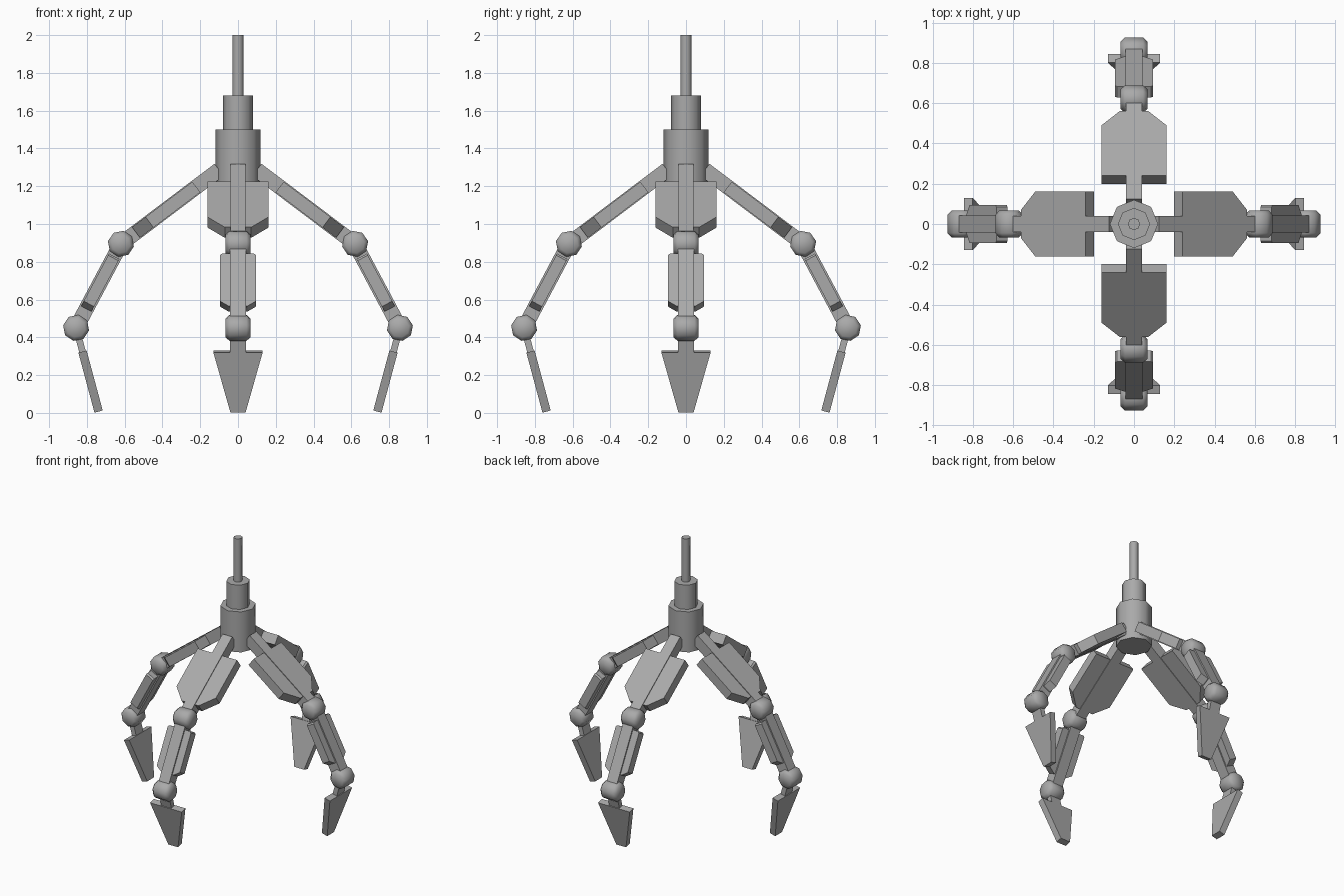
import bpy, bmesh, math
from mathutils import Vector, Matrix

if "Cube" in bpy.data.objects:
    bpy.data.objects.remove(bpy.data.objects["Cube"])

grey = bpy.data.materials.new("grey metal")
grey.diffuse_color = (0.4, 0.4, 0.4, 1)
grey.use_nodes = True
grey.node_tree.nodes["Principled BSDF"].inputs["Base Color"].default_value = grey.diffuse_color

SHOULDER = Vector((0.10, 0, 1.287))
ELBOW = Vector((0.62, 0, 0.895))
WRIST = Vector((0.857, 0, 0.45))
TIP = Vector((0.738, 0, 0.007))


def add(name, mesh, turn=0, smooth=False):
    ob = bpy.data.objects.new(name, mesh)
    bpy.context.collection.objects.link(ob)
    ob.rotation_euler.z = turn
    if smooth:
        bpy.ops.object.select_all(action='DESELECT')
        ob.select_set(True)
        bpy.context.view_layer.objects.active = ob
        bpy.ops.object.shade_smooth_by_angle(angle=math.radians(50))
    return ob


def to_mesh(bm, name):
    bmesh.ops.recalc_face_normals(bm, faces=bm.faces)
    mesh = bpy.data.meshes.new(name)
    bm.to_mesh(mesh)
    bm.free()
    mesh.materials.append(grey)
    return mesh


def slab(name, a, b, outline, thick):
    """Flat plate along a->b; outline = (distance from a, half width)."""
    d = (b - a).normalized()
    n = d.cross(Vector((0, 1, 0)))
    pts = [(s, w) for s, w in outline] + [(s, -w) for s, w in reversed(outline)]
    bm = bmesh.new()
    rings = [[bm.verts.new(a + d * s + Vector((0, w, 0)) + n * t) for s, w in pts]
             for t in (-thick / 2, thick / 2)]
    bm.faces.new(rings[0])
    bm.faces.new(rings[1])
    k = len(pts)
    for i in range(k):
        j = (i + 1) % k
        bm.faces.new((rings[0][i], rings[0][j], rings[1][j], rings[1][i]))
    return to_mesh(bm, name)


def lathe(name, profile, matrix, sides=8):
    """Closed solid of revolution; profile = (height, radius)."""
    bm = bmesh.new()
    rings = [[bm.verts.new(matrix @ Vector((r * math.cos(i * math.tau / sides),
                                           r * math.sin(i * math.tau / sides), h)))
              for i in range(sides)] for h, r in profile]
    for p, q in zip(rings, rings[1:]):
        for i in range(sides):
            j = (i + 1) % sides
            bm.faces.new((p[i], p[j], q[j], q[i]))
    bm.faces.new(rings[0])
    bm.faces.new(rings[-1])
    return to_mesh(bm, name)


# Central column
for name, z0, z1, r in (("hub", 1.2, 1.5, 0.12), ("collar", 1.5, 1.68, 0.08),
                        ("shaft", 1.68, 2.0, 0.03)):
    add(name, lathe(name, [(z0, r), (z1, r)], Matrix()), smooth=True)

# Meshes of one arm
upper = (ELBOW - SHOULDER).length
lower = (WRIST - ELBOW).length
flat_parts = [
    slab("upper_link", SHOULDER, ELBOW, [(0, 0.04), (upper, 0.04)], 0.08),
    slab("upper_plate", SHOULDER, ELBOW,
         [(upper - 0.5, 0.162), (upper - 0.19, 0.162), (upper - 0.1, 0.07)], 0.07),
    slab("lower_link", ELBOW, WRIST, [(0, 0.042), (lower, 0.042)], 0.08),
    slab("lower_plate", ELBOW, WRIST,
         [(0.075, 0.085), (0.085, 0.095), (0.36, 0.095), (0.39, 0.05)], 0.062),
    slab("claw_neck", WRIST, TIP, [(0, 0.042), (0.16, 0.042)], 0.035),
    slab("claw_blade", WRIST, TIP, [(0.13, 0.13), ((TIP - WRIST).length, 0.04)], 0.045),
]
barrel = [(-0.067, 0.05), (-0.045, 0.07), (0.045, 0.07), (0.067, 0.05)]
joints = []
for name, pos, spin in (("elbow_joint", ELBOW, 0.2), ("wrist_joint", WRIST, 0.2)):
    m = Matrix.Translation(pos) @ Matrix.Rotation(math.pi / 2, 4, 'X') @ Matrix.Rotation(spin, 4, 'Z')
    joints.append(lathe(name, barrel, m))

# Four arms around the hub
for i in range(4):
    turn = i * math.pi / 2
    for mesh in flat_parts:
        add(mesh.name, mesh, turn)
    for mesh in joints:
        add(mesh.name, mesh, turn, smooth=True)
